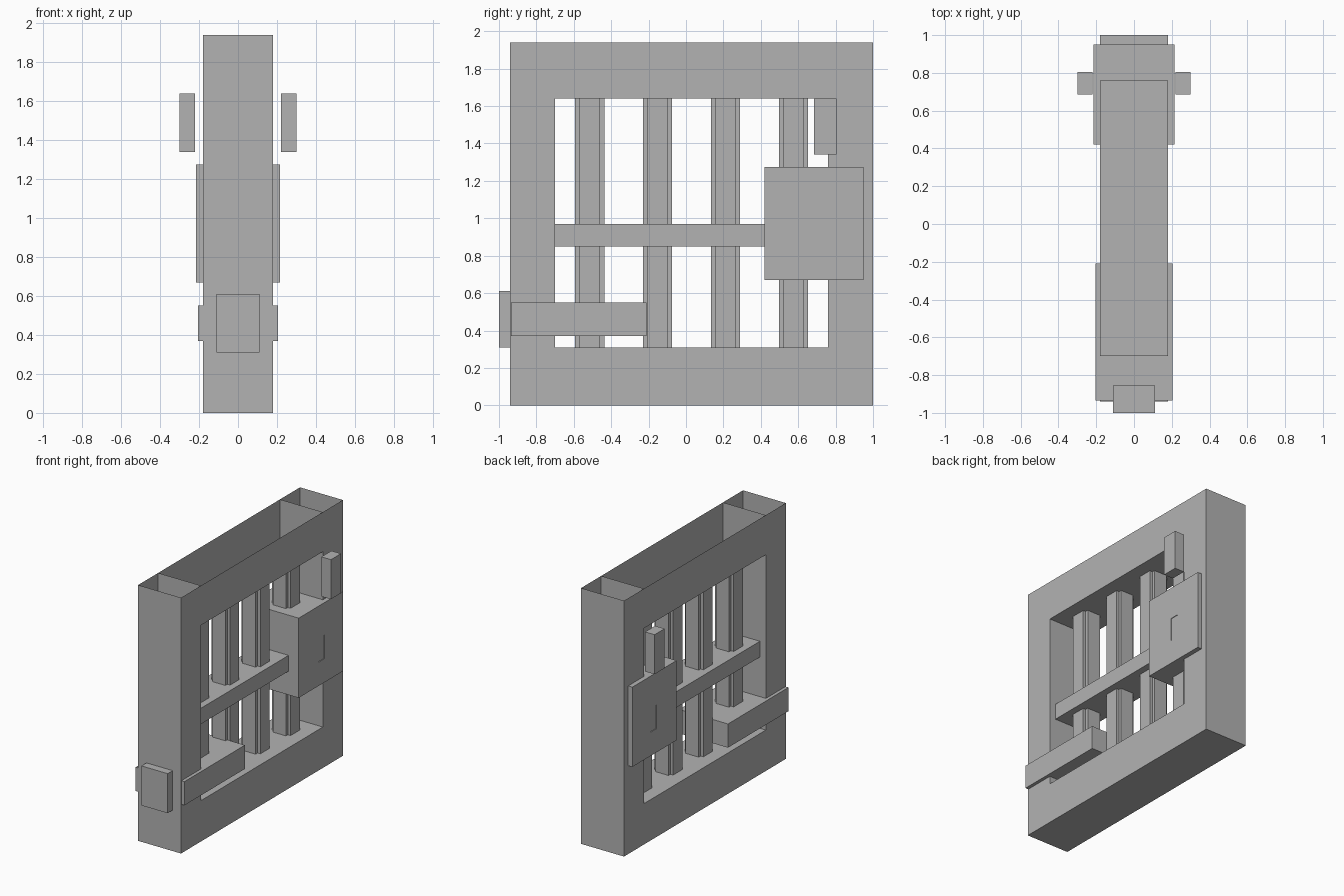
import bpy, bmesh

cube = bpy.data.objects.get("Cube")
if cube:
    bpy.data.objects.remove(cube, do_unlink=True)

# One plain grey for everything
grey = bpy.data.materials.new("plain_grey")
grey.use_nodes = True
COLOUR = (0.45, 0.45, 0.45, 1.0)
grey.diffuse_color = COLOUR
grey.node_tree.nodes["Principled BSDF"].inputs["Base Color"].default_value = COLOUR


def finish(name, bm):
    bmesh.ops.recalc_face_normals(bm, faces=bm.faces)
    mesh = bpy.data.meshes.new(name)
    bm.to_mesh(mesh)
    bm.free()
    mesh.materials.append(grey)
    obj = bpy.data.objects.new(name, mesh)
    bpy.context.scene.collection.objects.link(obj)
    return obj


def box_mesh(x0, x1, y0, y1, z0, z1):
    bm = bmesh.new()
    bmesh.ops.create_cube(bm, size=1)
    for v in bm.verts:
        v.co.x = x1 if v.co.x > 0 else x0
        v.co.y = y1 if v.co.y > 0 else y0
        v.co.z = z1 if v.co.z > 0 else z0
    return bm


def box(name, *bounds):
    return finish(name, box_mesh(*bounds))


# Hollow frame, open on top, with two partitions above the opening
HALF = 0.18
Y0, Y1, Y2, Y3 = -0.94, -0.70, 0.76, 1.0
Z0, Z1, Z2, Z3 = 0.0, 0.31, 1.64, 1.94
outline = [(Y0, Z0), (Y3, Z0), (Y3, Z3), (Y2, Z3), (Y1, Z3), (Y0, Z3),
           (Y1, Z1), (Y2, Z1), (Y2, Z2), (Y1, Z2)]
bm = bmesh.new()
sides = [[bm.verts.new((x, y, z)) for y, z in outline] for x in (-HALF, HALF)]
for side in sides:
    for ids in ((0, 1, 7, 6), (1, 2, 8, 7), (2, 3, 8), (3, 4, 9, 8),
                (4, 5, 9), (5, 0, 6, 9)):
        bm.faces.new([side[i] for i in ids])
# bottom, outer ends, opening walls, then partitions
for a, b in ((0, 1), (1, 2), (5, 0), (6, 7), (7, 8), (8, 9), (9, 6), (3, 8), (4, 9)):
    bm.faces.new((sides[0][a], sides[0][b], sides[1][b], sides[1][a]))
finish("frame", bm)

# Upright bars with a cross-shaped section
R, N = 0.078, 0.055
section = [(R, N), (N, N), (N, R), (-N, R), (-N, N), (-R, N),
           (-R, -N), (-N, -N), (-N, -R), (N, -R), (N, -N), (R, -N)]
for i in range(4):
    yc = -0.515 + i * 0.363
    bm = bmesh.new()
    face = bm.faces.new([bm.verts.new((x, yc + y, Z1)) for x, y in section])
    top = bmesh.ops.extrude_face_region(bm, geom=[face])
    for v in top["geom"]:
        if isinstance(v, bmesh.types.BMVert):
            v.co.z = Z2
    finish(f"upright_bar_{i + 1}", bm)

# Horizontal rail across the bars
box("middle_rail", -0.13, 0.13, Y1, Y2, 0.85, 0.97)

# Lock case with a shallow keyhole recess on both sides
bm = box_mesh(-0.215, 0.215, 0.42, 0.95, 0.67, 1.275)
bm.normal_update()
for face in [f for f in bm.faces if abs(f.normal.x) > 0.9]:
    s = 1 if face.normal.x > 0 else -1
    bmesh.ops.inset_region(bm, faces=[face], thickness=0.1)
    for v in face.verts:
        v.co.y = 0.73 if v.co.y > 0.685 else 0.66
        v.co.z = 1.03 if v.co.z > 0.97 else 0.85
    bmesh.ops.inset_region(bm, faces=[face], thickness=0.0)
    for v in face.verts:
        v.co.x -= s * 0.005
finish("lock_case", bm)

# Handles standing off both sides
for side, s in (("left", 1), ("right", -1)):
    box(f"{side}_handle", min(s * 0.22, s * 0.30), max(s * 0.22, s * 0.30),
        0.685, 0.805, 1.34, 1.64)

# Hinge bar through the frame and the hinge block on the front end
box("hinge_bar", -0.205, 0.205, -0.935, -0.21, 0.37, 0.55)
box("hinge_block", -0.11, 0.11, -1.0, -0.855, 0.31, 0.61)
